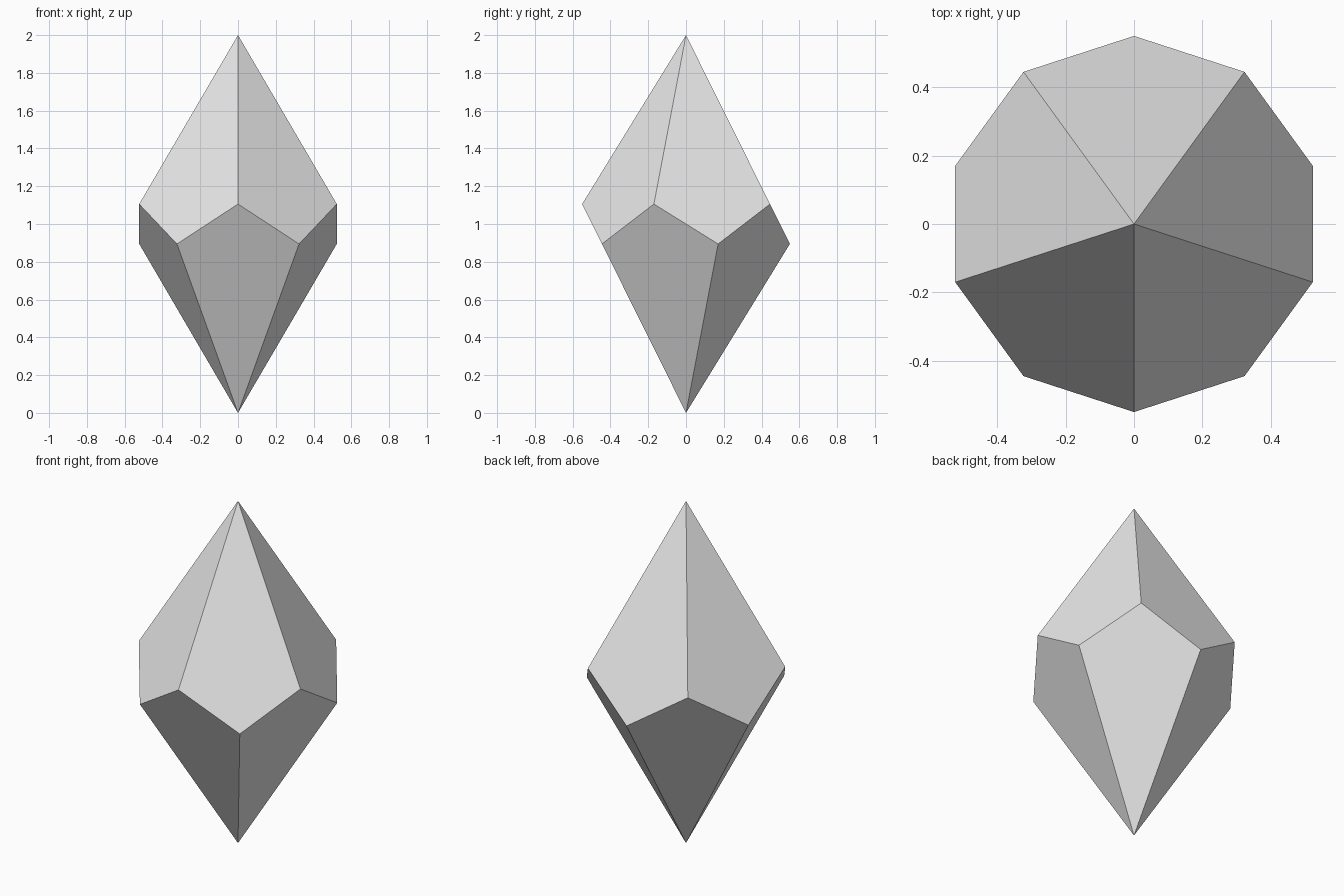
import bpy
import bmesh
from math import cos, sin, pi

cube = bpy.data.objects.get("Cube")
if cube:
    bpy.data.objects.remove(cube, do_unlink=True)

SIDES = 5
RADIUS = 0.55
HALF_HEIGHT = 1.0
# Zigzag offset that keeps every kite face planar
STEP = HALF_HEIGHT * (1 - cos(pi / SIDES)) / (1 + cos(pi / SIDES))

# Plain grey material
grey = bpy.data.materials.new("light_grey")
color = (0.8, 0.8, 0.8, 1.0)
grey.diffuse_color = color
grey.use_nodes = True
for node in grey.node_tree.nodes:
    if node.type == "BSDF_PRINCIPLED":
        node.inputs["Base Color"].default_value = color

# Ten-sided gem: two tips joined by a zigzag girdle
bm = bmesh.new()
top = bm.verts.new((0, 0, 2 * HALF_HEIGHT))
bottom = bm.verts.new((0, 0, 0))
girdle = []
for i in range(2 * SIDES):
    angle = -pi / 2 + i * pi / SIDES
    z = HALF_HEIGHT + (STEP if i % 2 == 0 else -STEP)
    girdle.append(bm.verts.new((RADIUS * cos(angle), RADIUS * sin(angle), z)))

# Kite faces alternate between the upper and lower tip
for i in range(2 * SIDES):
    tip = top if i % 2 else bottom
    bm.faces.new((tip, girdle[i - 1], girdle[i], girdle[(i + 1) % len(girdle)]))
bmesh.ops.recalc_face_normals(bm, faces=bm.faces)

mesh = bpy.data.meshes.new("ten_sided_gem")
bm.to_mesh(mesh)
bm.free()
mesh.materials.append(grey)
gem = bpy.data.objects.new("ten_sided_gem", mesh)
bpy.context.collection.objects.link(gem)
